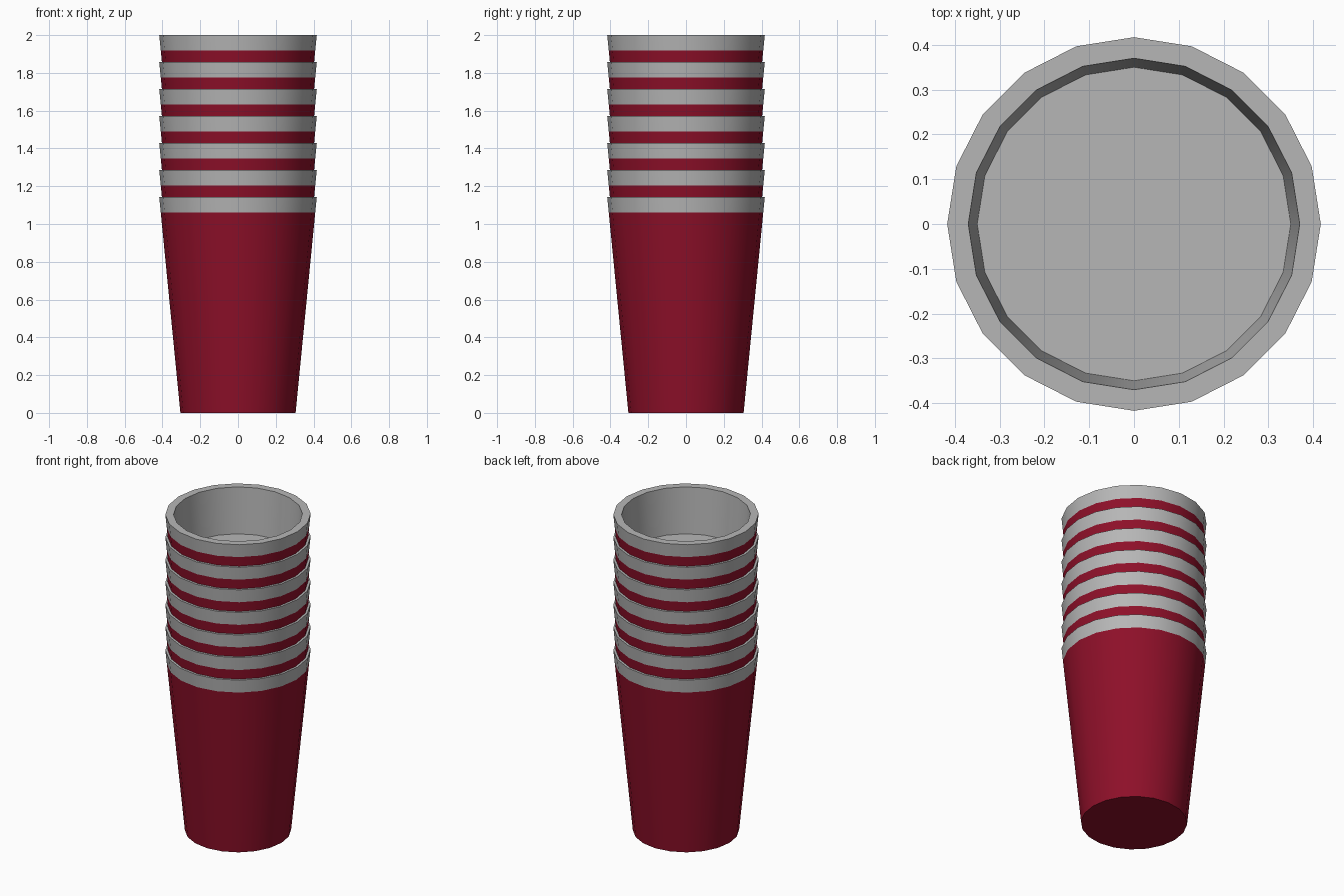
import bpy
import bmesh
from math import cos, sin, tau

old = bpy.data.objects.get("Cube")
if old:
    bpy.data.objects.remove(old, do_unlink=True)

SIDES = 20
COUNT = 7
HEIGHT = 1.142
STEP = (2 - HEIGHT) / (COUNT - 1)
BAND = 0.082          # height of the pale rim band
FLOOR = 0.288         # depth of the inner floor below the rim
BASE_R, RIM_R = 0.305, 0.417


def make_material(name, color):
    mat = bpy.data.materials.new(name)
    mat.use_nodes = True
    mat.diffuse_color = color
    mat.node_tree.nodes["Principled BSDF"].inputs["Base Color"].default_value = color
    return mat


red = make_material("dark red", (0.27, 0.005, 0.022, 1))
grey = make_material("pale grey", (0.47, 0.47, 0.47, 1))


def wall_radius(z):
    return BASE_R + (RIM_R - BASE_R) * z / HEIGHT


def build_cup_mesh():
    bm = bmesh.new()
    # Profile from the base, up the outer wall, over the rim, down to the floor
    profile = [
        (BASE_R, 0),
        (wall_radius(HEIGHT - BAND), HEIGHT - BAND),
        (RIM_R, HEIGHT),
        (0.37, HEIGHT),
        (0.35, HEIGHT - FLOOR),
    ]
    rings = [
        [bm.verts.new((r * cos(tau * i / SIDES), r * sin(tau * i / SIDES), z))
         for i in range(SIDES)]
        for r, z in profile
    ]
    for level, (low, high) in enumerate(zip(rings, rings[1:])):
        for i in range(SIDES):
            j = (i + 1) % SIDES
            face = bm.faces.new((low[i], low[j], high[j], high[i]))
            face.material_index = 0 if level == 0 else 1
    # Red underside and pale inner floor
    bm.faces.new(rings[0][::-1]).material_index = 0
    bm.faces.new(rings[-1]).material_index = 1
    mesh = bpy.data.meshes.new("cup")
    bm.to_mesh(mesh)
    bm.free()
    mesh.materials.append(red)
    mesh.materials.append(grey)
    return mesh


# Stack of nested cups
cup_mesh = build_cup_mesh()
bpy.ops.object.select_all(action="DESELECT")
for n in range(COUNT):
    cup = bpy.data.objects.new(f"cup_{n + 1}", cup_mesh)
    cup.location.z = n * STEP
    bpy.context.collection.objects.link(cup)
    if n == 0:
        cup.select_set(True)
        bpy.context.view_layer.objects.active = cup

# Smooth walls with crisp rim and base edges, shared by every cup
bpy.ops.object.shade_smooth_by_angle(angle=0.6)
